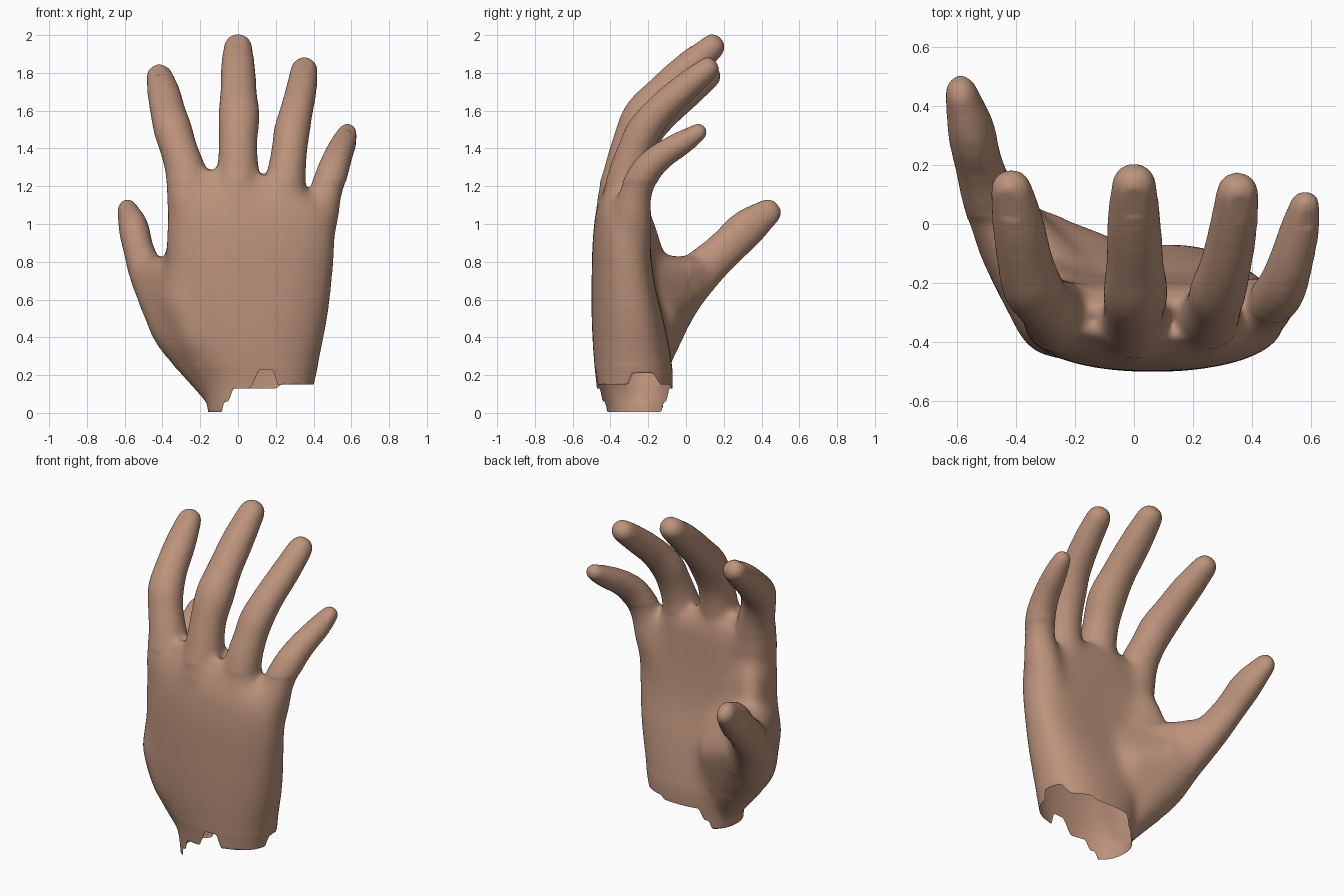
import bpy, bmesh, math
from mathutils import Vector

if "Cube" in bpy.data.objects:
    bpy.data.objects.remove(bpy.data.objects["Cube"])

SIDES = 32


def spline(keys, steps=8):
    """Catmull-Rom samples through tuples of any length."""
    out = []
    k = [keys[0]] + list(keys) + [keys[-1]]
    for i in range(1, len(k) - 2):
        for s in range(steps):
            t = s / steps
            out.append([0.5 * (2 * b + (c - a) * t + (2 * a - 5 * b + 4 * c - d) * t * t
                               + (3 * b - a - 3 * c + d) * t ** 3)
                        for a, b, c, d in zip(*k[i - 1:i + 3])])
    return out + [list(keys[-1])]


def loft(bm, rings):
    """Skin closed rings of points and cap both ends."""
    vs = [[bm.verts.new(p) for p in ring] for ring in rings]
    faces = []
    for a, b in zip(vs, vs[1:]):
        for i in range(len(a)):
            j = (i + 1) % len(a)
            faces.append(bm.faces.new((a[i], a[j], b[j], b[i])))
    faces += [bm.faces.new(vs[0][::-1]), bm.faces.new(vs[-1])]
    bmesh.ops.recalc_face_normals(bm, faces=faces)


def digit(bm, keys, w0, w1):
    """Tapered tube with a rounded tip; keys are (x, y, z, radius)."""
    pts = spline(keys)
    rings = []

    def ring(c, t, r, w):
        a = (Vector((1, 0, 0)) - t * t.x).normalized()
        b = t.cross(a)
        rings.append([c + a * (r * w * math.cos(q)) + b * (r * math.sin(q))
                      for q in (2 * math.pi * i / SIDES for i in range(SIDES))])
    for i, p in enumerate(pts):
        t = (Vector(pts[min(i + 1, len(pts) - 1)][:3]) - Vector(pts[max(i - 1, 0)][:3])).normalized()
        ring(Vector(p[:3]), t, p[3] + .004, w0 + (w1 - w0) * i / (len(pts) - 1))
    c, r = Vector(pts[-1][:3]), pts[-1][3] + .004
    for s in range(1, 8):
        q = s / 8 * math.pi / 2
        ring(c + t * (r + .006) * math.sin(q), t, r * math.cos(q) ** .8, w1)
    loft(bm, rings)
    return c, t, r


def flesh(bm, balls):
    """Convex skin stretched around balls (x, y, z, radius)."""
    tmp = bmesh.new()
    for x, y, z, r in balls:
        for v in bmesh.ops.create_icosphere(tmp, subdivisions=3, radius=r)['verts']:
            v.co += Vector((x, y, z))
    pts = [v.co.copy() for v in tmp.verts]
    tmp.free()
    vs = [bm.verts.new(p) for p in pts]
    res = bmesh.ops.convex_hull(bm, input=vs)
    bmesh.ops.delete(bm, geom=[v for v in vs if v.is_valid and not v.link_faces], context='VERTS')
    bmesh.ops.recalc_face_normals(bm, faces=[g for g in res['geom'] if isinstance(g, bmesh.types.BMFace)])


bm = bmesh.new()

# Palm: (z, left, right, back, front, hollow) sections
palm = [(-0.1, -.15, .37, -.46, -.09, 0), (.15, -.18, .405, -.475, -.07, 0),
        (.3, -.26, .435, -.49, -.07, .01), (.5, -.34, .475, -.50, -.08, .04),
        (.7, -.375, .50, -.50, -.11, .06), (.9, -.38, .515, -.495, -.14, .05),
        (1.08, -.37, .505, -.475, -.17, .03), (1.2, -.34, .45, -.43, -.21, 0),
        (1.29, -.27, .33, -.38, -.27, 0)]
rings = []
for z, l, r, b, f, h in spline(palm):
    ring = []
    for i in range(64):
        q = 2 * math.pi * i / 64
        u, v = [math.copysign(abs(w) ** 0.86, w) for w in (math.cos(q), math.sin(q))]
        y = (b + f) / 2 + (f - b) / 2 * v
        if v > 0:
            y -= h * v * (1 - u * u)
        # the knuckle row drops toward the little finger
        ring.append(((l + r) / 2 + (r - l) / 2 * u, y, z - max(0, u) ** 2 * max(0, z - .9) * .3))
    rings.append(ring)
loft(bm, rings)

# Fingers
tips = [digit(bm, k, .98, 1.08) for k in (
    [(-.21, -.33, .85, .1), (-.25, -.315, 1.1, .125), (-.275, -.29, 1.27, .105), (-.315, -.255, 1.4, .094),
     (-.345, -.21, 1.5, .096), (-.37, -.12, 1.59, .087), (-.392, 0, 1.69, .08), (-.415, .115, 1.778, .064)],
    [(.02, -.36, .85, .1), (0, -.345, 1.12, .125), (0, -.325, 1.28, .107), (0, -.29, 1.43, .097),
     (.005, -.23, 1.57, .103), (.003, -.13, 1.69, .09), (0, 0, 1.815, .084), (0, .13, 1.932, .069)],
    [(.18, -.34, .85, .1), (.235, -.325, 1.1, .12), (.255, -.31, 1.26, .1), (.272, -.27, 1.39, .09),
     (.285, -.225, 1.49, .09), (.31, -.14, 1.6, .081), (.335, -.02, 1.71, .075), (.35, .105, 1.814, .065)],
    [(.36, -.29, .8, .1), (.425, -.285, 1.02, .104), (.46, -.27, 1.15, .087), (.5, -.215, 1.275, .08),
     (.53, -.13, 1.36, .071), (.56, -.02, 1.43, .062), (.578, .06, 1.482, .048)])]

# Thumb
digit(bm, [(-.08, -.26, .12, .11), (-.3, -.19, .42, .165), (-.405, -.06, .61, .14),
           (-.485, .08, .75, .113), (-.525, .2, .86, .099), (-.552, .32, .975, .1),
           (-.58, .425, 1.055, .074)], .86, .76)

# Thumb muscle and its blend into the back of the hand
flesh(bm, [(-.08, -.26, .12, .11), (-.28, -.2, .42, .16), (-.4, -.06, .61, .135), (-.27, -.32, .6, .135),
           (-.1, -.2, .4, .13), (-.12, -.15, .5, .12), (-.08, -.26, .68, .1), (-.2, -.34, .4, .12)])
# Web of skin between thumb and first finger
flesh(bm, [(-.475, .06, .735, .1), (-.34, -.1, .75, .085), (-.2, -.22, .72, .1),
           (-.4, -.06, .61, .135), (-.26, -.32, .7, .13)])
flesh(bm, [(-.32, -.17, .8, .07), (-.27, -.25, .98, .095), (-.12, -.27, .75, .1), (-.25, -.32, .72, .13)])

mesh = bpy.data.meshes.new("hand")
bm.to_mesh(mesh)
bm.free()
hand = bpy.data.objects.new("hand", mesh)
bpy.context.collection.objects.link(hand)

# Fuse the parts into one skin
m = hand.modifiers.new("fuse", 'REMESH')
m.mode, m.voxel_size = 'VOXEL', 0.012
m = hand.modifiers.new("soften", 'SMOOTH')
m.factor, m.iterations = 0.5, 40
dg = bpy.context.evaluated_depsgraph_get()
mesh = bpy.data.meshes.new_from_object(hand.evaluated_get(dg))
hand.modifiers.clear()
hand.data = mesh
bm = bmesh.new()
bm.from_mesh(mesh)

# Extra softening where the palm meets thumb and fingers
for k in range(40):
    zone = [v for v in bm.verts if .25 < v.co.z < 1.22 and v.co.y < .02] if k == 0 else zone
    bmesh.ops.smooth_vert(bm, verts=zone, factor=.5, use_axis_x=True, use_axis_y=True, use_axis_z=True)

# Nails: flatten the back of each fingertip
for c, t, r in tips:
    n = (Vector((0, -1, 0)) + t * t.y).normalized()
    side = t.cross(n)
    for v in bm.verts:
        d = v.co - c
        a, s, h = d.dot(t), d.dot(side), d.dot(n)
        if 0 < h < 2 * r and ((a - .05 * r) / (1.1 * r)) ** 4 + (s / (.85 * r)) ** 4 < 1:
            top = r * (.87 - .22 * (s / r) ** 2) - .13 * a
            v.co -= n * max(0, h - top)


# Torn wrist edge
def ramp(a, b, x):
    t = min(1, max(0, (x - a) / (b - a)))
    return t * t * (3 - 2 * t)


def wrist(x, y):
    z = .005 + .055 * ramp(-.09, -.07, x) + .07 * ramp(-.055, -.02, x) + .02 * ramp(.2, .23, x)
    if y < -.3:
        z += .1 * ramp(.06, .12, x) * (1 - ramp(.18, .22, x))
    if x > .3:
        z += .06 * ramp(-.31, -.28, y) * (1 - ramp(-.18, -.13, y))
    return z


low = {v for v in bm.verts if v.co.z < wrist(v.co.x, v.co.y)}
bmesh.ops.delete(bm, geom=[f for f in bm.faces if all(v in low for v in f.verts)], context='FACES')
for v in bm.verts:
    v.co.z = max(v.co.z, wrist(v.co.x, v.co.y))
for f in bm.faces:
    f.smooth = True
bm.to_mesh(mesh)
bm.free()

skin = bpy.data.materials.new("skin")
skin.diffuse_color = (0.5, 0.29, 0.2, 1)
skin.use_nodes = True
skin.node_tree.nodes["Principled BSDF"].inputs["Base Color"].default_value = skin.diffuse_color
mesh.materials.clear()
mesh.materials.append(skin)
